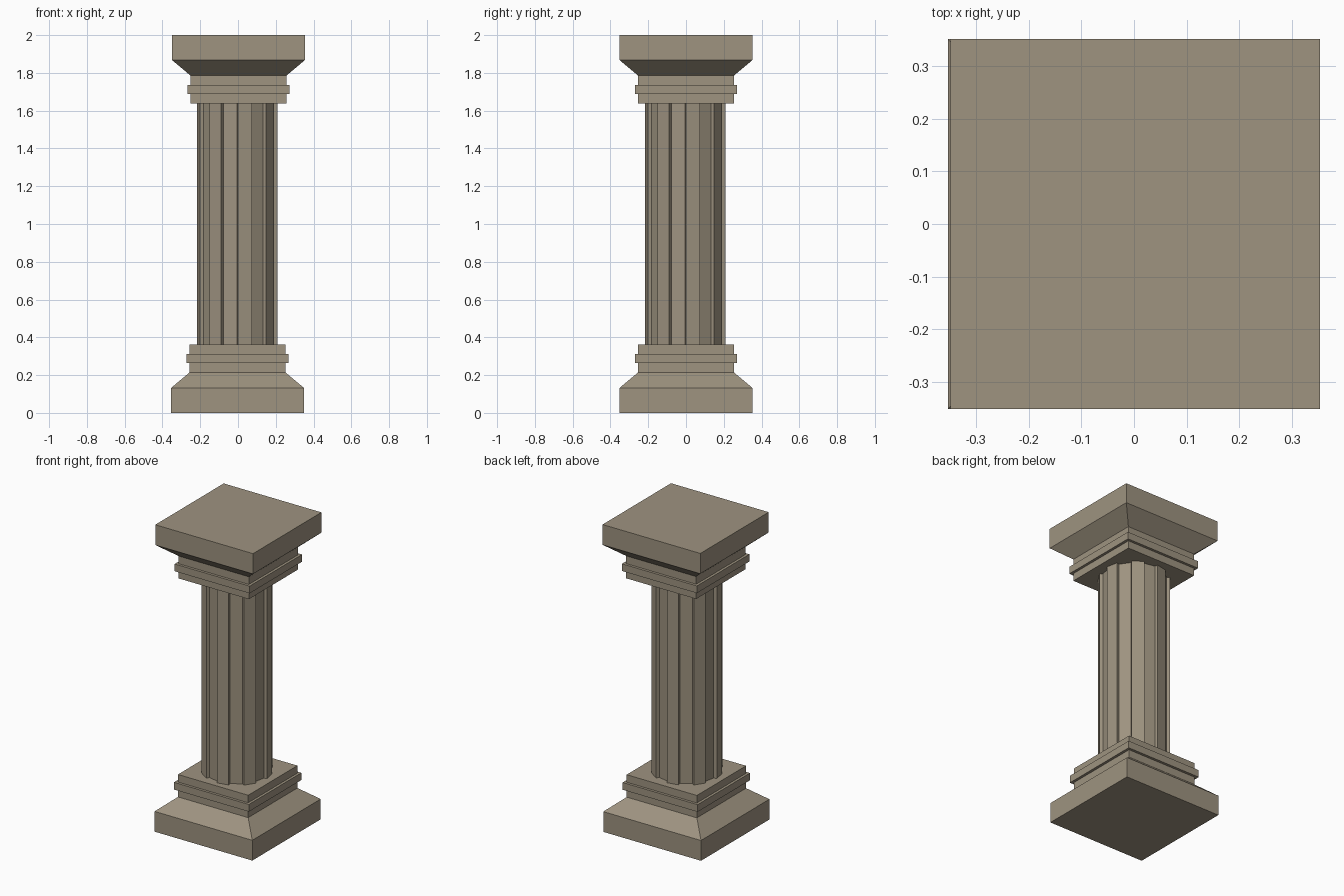
import bpy, bmesh, math
from mathutils import Vector

if "Cube" in bpy.data.objects:
    bpy.data.objects.remove(bpy.data.objects["Cube"])

stone = bpy.data.materials.new("weathered_stone")
stone.diffuse_color = (0.342, 0.292, 0.216, 1)
stone.use_nodes = True
stone.node_tree.nodes["Principled BSDF"].inputs["Base Color"].default_value = stone.diffuse_color


def make_object(name, bm):
    bmesh.ops.recalc_face_normals(bm, faces=bm.faces[:])
    mesh = bpy.data.meshes.new(name)
    bm.to_mesh(mesh)
    bm.free()
    mesh.materials.append(stone)
    obj = bpy.data.objects.new(name, mesh)
    bpy.context.collection.objects.link(obj)
    return obj


def loft(bm, rings):
    """Skin a stack of equal-sized point loops and cap both ends."""
    loops = [[bm.verts.new(p) for p in ring] for ring in rings]
    for a, b in zip(loops, loops[1:]):
        for i in range(len(a)):
            j = (i + 1) % len(a)
            bm.faces.new((a[i], a[j], b[j], b[i]))
    bm.faces.new(loops[0][::-1])
    bm.faces.new(loops[-1])


# Square moulding profile (half width, height), from the outer end to the shaft
PROFILE = [(0.352, 0.0), (0.352, 0.132), (0.253, 0.215), (0.253, 0.265),
           (0.27, 0.265), (0.27, 0.312), (0.253, 0.312), (0.253, 0.361)]


def square_moulding(name, cx, flip):
    bm = bmesh.new()
    rings = []
    for h, z in PROFILE:
        z = 2.0 - z if flip else z
        rings.append([(cx + sx * h, sy * h, z)
                      for sx, sy in ((-1, -1), (1, -1), (1, 1), (-1, 1))])
    loft(bm, rings)
    return make_object(name, bm)


square_moulding("base", -0.0025, False)
square_moulding("capital", 0.0025, True)

# Fluted shaft: 16-sided core with every second side pushed out along its normal
R, DEPTH, CX, CY = 0.193, 0.02, -0.004, -0.004
step = math.tau / 16


def around(a):
    return Vector((math.sin(a), -math.cos(a), 0))


outline = []
for k in range(0, 16, 2):
    a, b = k * step, (k + 1) * step
    push = around((a + b) / 2) * DEPTH
    outline += [around(a) * R, around(a) * R + push,
                around(b) * R + push, around(b) * R]
bm = bmesh.new()
loft(bm, [[p + Vector((CX, CY, z)) for p in outline] for z in (0.361, 1.639)])
make_object("fluted_shaft", bm)
